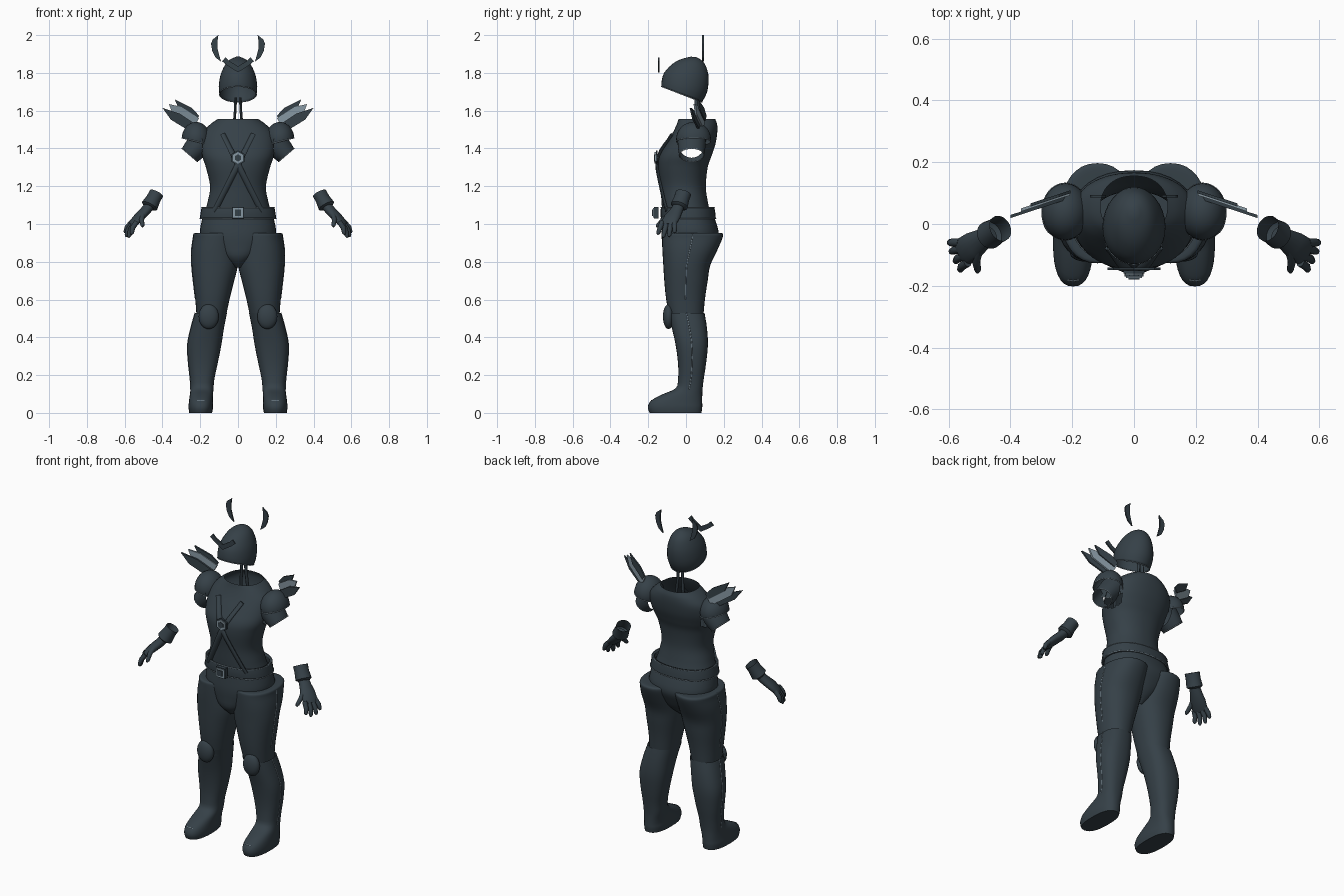
import bpy, bmesh, math
from mathutils import Vector

if "Cube" in bpy.data.objects:
    bpy.data.objects.remove(bpy.data.objects["Cube"])


def material(name, rgb):
    m = bpy.data.materials.new(name)
    m.diffuse_color = (*rgb, 1)
    m.use_nodes = True
    m.node_tree.nodes["Principled BSDF"].inputs["Base Color"].default_value = m.diffuse_color
    return m


DARK = material("dark slate", (0.036, 0.052, 0.064))
LIGHT = material("pale steel", (0.24, 0.31, 0.36))


def finish(name, bm, mat=DARK, mirror=False, smooth=True, thick=0):
    bmesh.ops.recalc_face_normals(bm, faces=bm.faces)
    me = bpy.data.meshes.new(name)
    bm.to_mesh(me)
    bm.free()
    me.materials.append(mat)
    if smooth:
        me.shade_smooth()
        me.set_sharp_from_angle(angle=math.radians(45))
    ob = bpy.data.objects.new(name, me)
    bpy.context.collection.objects.link(ob)
    if thick:
        ob.modifiers.new("Thickness", 'SOLIDIFY').thickness = thick
    if mirror:
        ob.modifiers.new("Mirror", 'MIRROR').use_axis = (True, False, False)
    return ob


def resample(rows, steps):
    """Catmull-Rom interpolation between profile rows."""
    out = []
    for i in range(len(rows) - 1):
        a, b, c, d = (rows[max(0, min(len(rows) - 1, k))] for k in range(i - 1, i + 3))
        for s in range(steps):
            t = s / steps
            out.append([0.5 * (2*q + (r - p)*t + (2*p - 5*q + 4*r - u)*t*t + (3*q - p - 3*r + u)*t**3)
                        for p, q, r, u in zip(a, b, c, d)])
    return out + [list(rows[-1])]


def skin(bm, rings, caps=(False, False)):
    loops = [[bm.verts.new(p) for p in r] for r in rings]
    n = len(loops[0])
    for a, b in zip(loops, loops[1:]):
        for i in range(n):
            bm.faces.new((a[i], a[(i+1) % n], b[(i+1) % n], b[i]))
    for cap, loop in zip(caps, (loops[0], loops[-1])):
        if cap:
            bm.faces.new(loop)


def ring(row, n=32, p=0.9, grow=0.0):
    """Outline of a row (front z, back z, front y, back y, left x, right x)."""
    zf, zb, yf, yb, xa, xb = row
    pts = []
    for i in range(n):
        a = 2 * math.pi * i / n
        c, s = (math.copysign(abs(v) ** p, v) for v in (math.cos(a), math.sin(a)))
        pts.append(((xa + xb)/2 + c*((xb - xa)/2 + grow), (yf + yb)/2 + s*((yb - yf)/2 + grow),
                    (zf + zb)/2 + s*(zb - zf)/2))
    return pts


def loft(rows, caps=(False, False), n=32, p=0.9, steps=3):
    bm = bmesh.new()
    skin(bm, [ring(r, n, p) for r in resample(rows, steps)], caps)
    return bm


def level(z, yf, yb, xa, xb):
    return (z, z, yf, yb, xa, xb)


def tube(bm, pts, radii, side, n=12, caps=(True, True)):
    """Elliptical tube; radii are (along side, across side)."""
    pts = [Vector(p) for p in pts]
    rings = []
    for i, p in enumerate(pts):
        t = (pts[min(i + 1, len(pts) - 1)] - pts[max(i - 1, 0)]).normalized()
        s = Vector(side)
        s = (s - t * s.dot(t)).normalized()
        m = t.cross(s)
        a, b = radii[i]
        rings.append([p + s*a*math.cos(k*2*math.pi/n) + m*b*math.sin(k*2*math.pi/n) for k in range(n)])
    skin(bm, rings, caps)


def piping(name, pts, r=0.003, mirror=True, closed=True):
    """Thin pale trim along a path."""
    cu = bpy.data.curves.new(name, 'CURVE')
    cu.dimensions = '3D'
    cu.bevel_depth, cu.bevel_resolution = r, 0
    for s in ((1, -1) if mirror else (1,)):
        sp = cu.splines.new('POLY')
        sp.points.add(len(pts) - 1)
        for q, p in zip(sp.points, pts):
            q.co = (s * p[0], p[1], p[2], 1)
        sp.use_cyclic_u = closed
    cu.materials.append(LIGHT)
    bpy.context.collection.objects.link(bpy.data.objects.new(name, cu))


def plate(name, outline, y0, slope=0.0, th=0.008, mat=DARK, mirror=True):
    """Thin upright plate from an x, z outline."""
    bm = bmesh.new()
    a, b = ([bm.verts.new((x, y0 + slope*x + d, z)) for x, z in outline] for d in (-th/2, th/2))
    bm.faces.new(a)
    bm.faces.new(b)
    for i in range(len(a)):
        j = (i + 1) % len(a)
        bm.faces.new((a[i], a[j], b[j], b[i]))
    return finish(name, bm, mat, mirror, smooth=False)


def ball(name, centre, radii, cut=None):
    bm = bmesh.new()
    bmesh.ops.create_uvsphere(bm, u_segments=28, v_segments=18, radius=1)
    for v in bm.verts:
        v.co = Vector(c + r*x for c, r, x in zip(centre, radii, v.co))
    if cut:
        bmesh.ops.bisect_plane(bm, geom=bm.verts[:] + bm.edges[:] + bm.faces[:], plane_co=cut,
                               plane_no=(0.25, 0, -1), clear_outer=True)
    return finish(name, bm, DARK, True)


TURN = [k * math.pi / 16 for k in range(32)]

# Torso with arm openings and an open collar
torso = [level(z, f, b, -x, x) for z, f, b, x in (
    (1.055, -.125, .13, .178), (1.12, -.13, .115, .16), (1.2, -.135, .105, .148),
    (1.3, -.146, .115, .17), (1.36, -.14, .135, .19), (1.42, -.108, .155, .198),
    (1.48, -.072, .165, .188), (1.525, -.05, .165, .15), (1.555, -.04, .155, .108))]
bm = loft(torso, n=72, steps=6)
holes = []
for f in bm.faces:
    c = f.calc_center_median()
    if abs(c.x) > .12 and ((c.y - .03) / .062) ** 2 + ((c.z - 1.39) / .055) ** 2 < 1:
        holes.append(f)
bmesh.ops.delete(bm, geom=holes, context='FACES')
finish("torso", bm)
torso_rows = resample(torso, 8)


def chest_y(x, z):
    r = min(torso_rows, key=lambda q: abs(q[0] - z))
    k = max(0, 1 - abs(x / r[5]) ** (2 / .9)) ** .45
    return (r[2] + r[3]) / 2 - k * (r[3] - r[2]) / 2


# Crossed chest straps
for name, s in (("strap_left", -1), ("strap_right", 1)):
    bm = bmesh.new()
    pts = []
    for i in range(16):
        t = i / 15
        x, z = s * (.08 - .205 * t), 1.475 - .41 * t
        pts.append((x, chest_y(x, z) - .006, z))
    tube(bm, pts, [(.016, .009)] * 16, (1, 0, .5 * s), n=8)
    finish(name, bm)

# Clasp where the straps cross
for name, r, y, m in (("clasp", .04, -.155, DARK), ("clasp_inset", .031, -.161, LIGHT),
                      ("clasp_stone", .019, -.166, DARK)):
    plate(name, [(r*math.sin(a*math.pi/3), 1.35 + r*math.cos(a*math.pi/3)) for a in range(6)],
          y, th=.009, mat=m, mirror=False)

# Hips, belt and buckle
finish("hips", loft([level(.77, -.07, .06, -.02, .02), level(.82, -.116, .115, -.09, .09),
                     level(.88, -.125, .15, -.16, .16), level(.94, -.129, .174, -.2, .2),
                     level(1.0, -.126, .162, -.196, .196), level(1.06, -.122, .14, -.18, .18)]))
belt = [level(1.03, -.133, .158, -.202, .202), level(1.06, -.135, .155, -.198, .198),
        level(1.088, -.133, .15, -.193, .193)]
finish("belt", loft(belt), thick=.012)
piping("belt_lower_stitch", ring(belt[0], grow=.001), .0025, False)
piping("belt_upper_stitch", ring(belt[2], grow=.001), .0025, False)
for name, r, y, m in (("buckle", .031, -.158, DARK), ("buckle_frame", .026, -.170, LIGHT),
                      ("buckle_centre", .017, -.175, DARK)):
    plate(name, [(-r, 1.06 - r), (r, 1.06 - r), (r, 1.06 + r), (-r, 1.06 + r)], y,
          th=.024 if name == "buckle" else .008, mat=m, mirror=False)

# Trouser legs
trouser = [
    level(.49, -.085, .09, .068, .218), level(.6, -.105, .1, .045, .226),
    level(.7, -.115, .115, .02, .238), level(.78, -.12, .128, .001, .246),
    level(.86, -.125, .165, -.001, .247), level(.925, -.127, .193, -.001, .238),
    level(.95, -.125, .194, -.001, .234), level(.953, -.11, .165, .0, .2)]
finish("trouser_leg", loft(trouser, (False, True)), mirror=True)

# Boots with rounded toes
boot = [
    level(0, -.193, .082, .137, .258), (.03, .03, -.202, .086, .132, .262),
    (.065, .05, -.185, .086, .133, .26), (.098, .08, -.125, .086, .133, .256),
    (.13, .12, -.055, .087, .13, .252), level(.18, -.042, .094, .125, .254),
    level(.26, -.042, .106, .108, .263), level(.36, -.055, .116, .088, .268),
    level(.45, -.075, .111, .074, .25), level(.53, -.094, .098, .058, .228)]
finish("boot", loft(boot, (True, False), p=.82), mirror=True)
ball("knee_pad", (.155, -.092, .51), (.053, .03, .066))

# Side seams and toe stitching
for name, rows in (("trouser_seam", resample(trouser[1:7], 3)), ("boot_seam", resample(boot[4:], 3))):
    piping(name, [(r[5], (r[2] + r[3]) / 2, (r[0] + r[1]) / 2) for r in rows], .002, closed=False)
piping("toe_stitch", [(.178, -.181, .066), (.197, -.184, .066), (.216, -.181, .066)], .0025, closed=False)

# Shoulder pads with trim
ball("shoulder_pad", (.222, .04, 1.45), (.076, .092, .09), cut=(.222, .04, 1.437))
piping("shoulder_pad_trim", [(.222 + .075*math.cos(a), .04 + .091*math.sin(a), 1.437 + .019*math.cos(a))
                             for a in TURN])

# Open sleeves with trim
bm = bmesh.new()
tube(bm, [(.185, .03, 1.445), (.2, .03, 1.428), (.215, .03, 1.41), (.238, .03, 1.385), (.255, .03, 1.365)],
     [(.075, .07), (.074, .067), (.073, .064), (.07, .06), (.066, .054)], (0, 1, 0), 32, (False, False))
bmesh.ops.bisect_plane(bm, geom=bm.verts[:] + bm.edges[:] + bm.faces[:], plane_co=(.187, 0, 0),
                       plane_no=(-1, 0, 0), clear_outer=True)
finish("sleeve", bm, mirror=True)
piping("sleeve_trim", [(.255 + .041*math.sin(a), .03 + .066*math.cos(a), 1.365 + .035*math.sin(a))
                       for a in TURN])

# Fan of shoulder blades
for name, pts, y, m in (
        ("blade_upper", [(.205, 1.572), (.245, 1.615), (.335, 1.66), (.312, 1.605), (.225, 1.545)], .172, DARK),
        ("blade_middle", [(.207, 1.56), (.3, 1.62), (.366, 1.635), (.345, 1.58), (.235, 1.505)], .166, LIGHT),
        ("blade_lower", [(.215, 1.522), (.31, 1.585), (.4, 1.615), (.355, 1.552), (.25, 1.488)], .156, DARK)):
    plate(name, pts, y, slope=-.33, th=.01, mat=m)

# Helmet, open below with a slanted rim
helmet = [
    (1.728, 1.645, -.13, .085, -.098, .098), (1.755, 1.70, -.129, .112, -.102, .102),
    (1.80, 1.775, -.116, .12, -.093, .093), (1.845, 1.835, -.075, .106, -.07, .07),
    (1.872, 1.866, -.028, .083, -.045, .045), (1.886, 1.883, .025, .055, -.012, .012)]
finish("helmet", loft(helmet, (False, True), p=1), thick=.004)
piping("helmet_trim", ring(helmet[0], p=1), .0025, False)
plate("brow_crest", [(0, 1.803), (.03, 1.822), (.055, 1.838), (.085, 1.862), (.066, 1.882),
                     (.045, 1.862), (0, 1.835)], -.145)
plate("horn", [(.09, 1.86), (.12, 1.882), (.136, 1.915), (.143, 1.955), (.134, 1.977), (.104, 2.0),
               (.109, 1.965), (.109, 1.93), (.1, 1.895)], .09)

# Neck cords
bm = bmesh.new()
tube(bm, [(.012, .055, 1.67), (.015, .055, 1.6), (.024, .062, 1.49)], [(.007, .011)] * 3, (1, 0, 0), 8)
finish("neck_cord", bm, mirror=True)

# Gloves: flared cuff, palm, four fingers and a thumb
SPREAD = (.3, .9, .1)
bm = bmesh.new()
tube(bm, [(.432, -.014, 1.162), (.448, -.024, 1.132), (.468, -.036, 1.096), (.472, -.039, 1.088)],
     [(.043, .038), (.042, .038), (.046, .045), (.034, .032)], SPREAD, 20, (False, True))
finish("glove_cuff", bm, mirror=True)
bm = bmesh.new()
tube(bm, [(.466, -.036, 1.1), (.49, -.05, 1.07), (.52, -.07, 1.04), (.548, -.088, 1.01), (.56, -.095, .995)],
     [(.03, .027), (.035, .026), (.045, .024), (.046, .02), (.038, .013)], SPREAD, 16)
finish("glove_palm", bm, mirror=True)
fingers = {"index_finger": ((.538, -.125, 1.01), (.565, -.15, .945)),
           "middle_finger": ((.548, -.102, 1.005), (.58, -.122, .928)),
           "ring_finger": ((.556, -.08, 1.005), (.594, -.09, .932)),
           "little_finger": ((.562, -.06, 1.01), (.6, -.06, .952)),
           "thumb": ((.503, -.085, 1.055), (.506, -.157, .985))}
for name, (a, b) in fingers.items():
    a, b = Vector(a), Vector(b)
    mid = a.lerp(b, .5) + Vector((.006, 0, .002))
    bm = bmesh.new()
    tube(bm, [a, mid, a.lerp(b, .88), b], [(.014, .014), (.0135, .0135), (.011, .011), (.005, .005)], SPREAD, 10)
    finish(name, bm, mirror=True)
